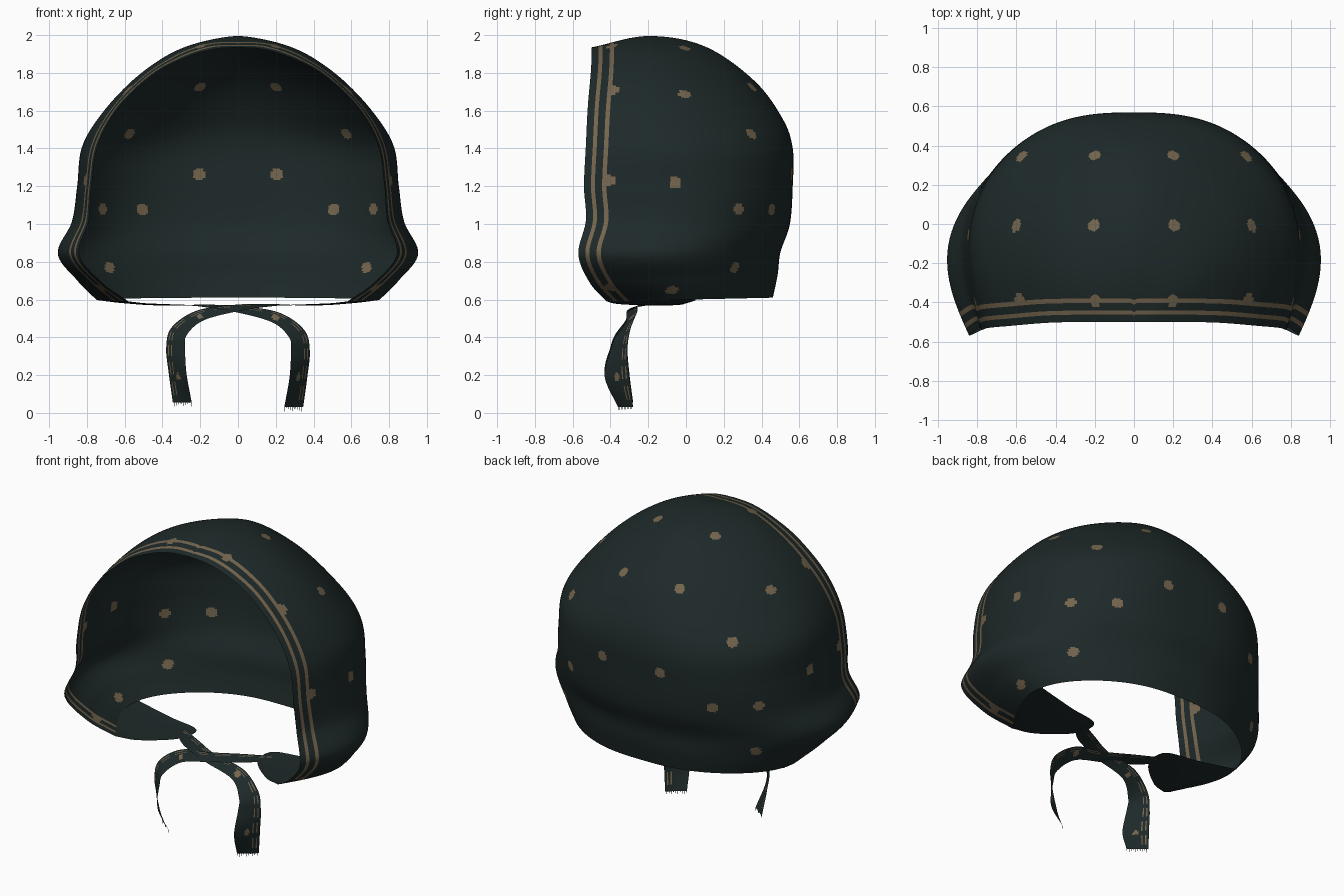
import bpy, bmesh
from math import sin, pi
from mathutils import Vector
from mathutils.kdtree import KDTree

cube = bpy.data.objects.get("Cube")
if cube:
    bpy.data.objects.remove(cube)


def material(name, rgb):
    mat = bpy.data.materials.new(name)
    mat.use_nodes = True
    mat.diffuse_color = (*rgb, 1)
    mat.node_tree.nodes["Principled BSDF"].inputs["Base Color"].default_value = (*rgb, 1)
    return mat


CLOTH = material("dark teal cloth", (0.013, 0.022, 0.022))
TAN = material("tan print", (0.175, 0.13, 0.075))


def spline(points, t):
    """Smooth curve through points of any dimension, t from 0 to 1."""
    last = len(points) - 1
    i = min(int(t * last), last - 1)
    f = t * last - i
    b, c = points[i], points[i + 1]
    a = points[i - 1] if i else [2 * p - q for p, q in zip(b, c)]
    d = points[i + 2] if i + 2 <= last else [2 * q - p for p, q in zip(b, c)]
    return [q + f / 2 * (r - p + f * (2 * p - 5 * q + 4 * r - s + f * (3 * (q - r) + s - p)))
            for p, q, r, s in zip(a, b, c, d)]


def grid_faces(bm, grid):
    """Quads between neighbouring rows of vertices, with their row and column."""
    for i in range(len(grid) - 1):
        for j in range(len(grid[i]) - 1):
            yield i, j, bm.faces.new((grid[i][j], grid[i][j + 1], grid[i + 1][j + 1], grid[i + 1][j]))


def finish(bm, name):
    mesh = bpy.data.meshes.new(name)
    bm.to_mesh(mesh)
    bm.free()
    mesh.materials.append(CLOTH)
    mesh.materials.append(TAN)
    mesh.shade_smooth()
    obj = bpy.data.objects.new(name, mesh)
    bpy.context.collection.objects.link(obj)


# Hood rows: front rim x, y, z; back centre y, z; side bulge; squareness
HOOD = [
    (.58, -.42, .59, .46, .61, .19, 3),
    (.72, -.51, .69, .485, .73, .17, 2.6),
    (.84, -.57, .84, .5, .85, .16, 2.4),
    (.79, -.53, 1.02, .55, 1, .12, 2.7),
    (.775, -.54, 1.2, .565, 1.2, .1, 2.9),
    (.74, -.53, 1.42, .565, 1.4, .11, 2.8),
    (.63, -.52, 1.62, .51, 1.56, .11, 2.5),
    (.45, -.505, 1.79, .36, 1.76, .12, 2.2),
    (.28, -.5, 1.88, .1, 1.94, .1, 2),
    (.13, -.5, 1.925, -.2, 1.995, .05, 2),
    (0, -.5, 1.935, -.5, 1.935, 0, 2),
]
# Printed dots on one half
DOTS = [
    (.2, -.385, 1.94), (.57, -.39, 1.7), (.8, -.41, 1.23), (.72, -.4, .68),
    (.21, 0, 1.96), (.65, 0, 1.73), (.85, -.05, 1.22), (.8, -.08, .65),
    (.2, .36, 1.74), (.58, .36, 1.49), (.2, .55, 1.26), (.5, .44, 1.08),
    (.74, .3, 1.08), (.68, .25, .77),
]
# Column distances behind the rim, placed so the stripes have clean borders
GAPS = (0, .018, .037, .058, .077, .096, .119)
STRIPES = (2, 5)
ROWS, REST = 240, 100


def hood_point(row, side, depth):
    """depth runs from the front rim (0) to the back centre (1)."""
    fx, fy, fz, by, bz, bulge, power = row
    x = fx * max(1 - depth ** power, 0) ** (1 / power) + bulge * sin(pi * depth)
    return Vector((side * x, fy + (by - fy) * depth, fz + (bz - fz) * depth))


def build_hood():
    bm = bmesh.new()
    grid = []
    for i in range(ROWS + 1):
        row = spline(HOOD, i / ROWS)
        span = max(row[3] - row[1], .0001)
        depths = [min(g / span, 1) for g in GAPS]
        start = depths[-1]
        depths += [1 - (1 - start) * (1 - k / REST) ** 2.4 for k in range(1, REST + 1)]
        left = [hood_point(row, 1, d) for d in depths]
        right = [hood_point(row, -1, d) for d in depths[-2::-1]]
        grid.append([bm.verts.new(p) for p in left + right])
    width = len(grid[0]) - 1
    centres, faces = [], []
    for i, j, face in grid_faces(bm, grid):
        # Two printed stripes run beside the rim
        face.material_index = int(min(j, width - 1 - j) in STRIPES)
        centres.append(face.calc_center_median())
        faces.append(face)
    tree = KDTree(len(centres))
    for i, centre in enumerate(centres):
        tree.insert(centre, i)
    tree.balance()
    for side in (1, -1):
        for x, y, z in DOTS:
            spot = tree.find((side * x, y, z))[0]
            for _, i, _ in tree.find_range(spot, .032):
                faces[i].material_index = 1
    bmesh.ops.remove_doubles(bm, verts=bm.verts, dist=.00001)
    bmesh.ops.recalc_face_normals(bm, faces=bm.faces)
    finish(bm, "hood")


# Inner edge of the flap folded in under the chin
FLAP = [
    (.58, -.42, .59), (.45, -.36, .577), (.28, -.2, .572),
    (.27, -.04, .572), (.48, 0, .58), (.74, .05, .595),
]


def build_flap(name, side):
    bm = bmesh.new()
    grid = []
    for i in range(41):
        outer = hood_point(HOOD[0], side, .535 * i / 40)
        inner = Vector(spline(FLAP, i / 40))
        inner.x *= side
        line = []
        for j in range(13):
            p = outer.lerp(inner, j / 12)
            p.z -= .012 * sin(pi * j / 12) * sin(pi * i / 40)
            line.append(bm.verts.new(p))
        grid.append(line)
    for _ in grid_faces(bm, grid):
        pass
    bmesh.ops.remove_doubles(bm, verts=bm.verts, dist=.00001)
    bmesh.ops.recalc_face_normals(bm, faces=bm.faces)
    finish(bm, name)


# Tie path: centre x, y, z and half-width vector x, y, z
TIE = [
    (-.31, -.13, .57, -.02, .06, 0),
    (-.18, -.21, .568, .02, .045, .005),
    (0, -.28, .55, .02, .03, .015),
    (.2, -.29, .505, .02, .03, .025),
    (.31, -.335, .42, .04, .04, .02),
    (.33, -.355, .33, .05, .045, 0),
    (.32, -.365, .19, .047, .065, 0),
    (.295, -.32, .03, .05, .04, 0),
]


def build_tie(name, side, lift):
    bm = bmesh.new()
    steps, cols = 90, 20
    grid = []
    for i in range(steps + 1):
        p = spline(TIE, i / steps)
        centre, half = Vector(p[:3]), Vector(p[3:])
        centre.z += lift * i / steps
        line = [centre + half * (2 * j / cols - 1) for j in range(cols + 1)]
        grid.append([bm.verts.new((side * v.x, v.y, v.z)) for v in line])
    spots = [Vector((side * p[0], p[1], p[2])) for p in TIE[3::3]]
    for i, j, face in grid_faces(bm, grid):
        centre = face.calc_center_median()
        dotted = any((centre - s).length < .02 for s in spots)
        # Broken stitch lines along the outer edge
        face.material_index = int(dotted or (j in (14, 17) and i % 9 < 6))
    # Frayed threads at the cut end
    for j in range(0, cols, 2):
        a, b = grid[-1][j].co, grid[-1][j + 1].co
        tip = a.lerp(b, .5) - Vector((0, 0, .022))
        bm.faces.new([bm.verts.new(v) for v in (a, a.lerp(b, .6), tip)])
    finish(bm, name)


build_hood()
for side, label, lift in ((1, "left", 0), (-1, "right", .025)):
    build_flap(label + "_chin_flap", side)
    build_tie(label + "_tie", side, lift)
